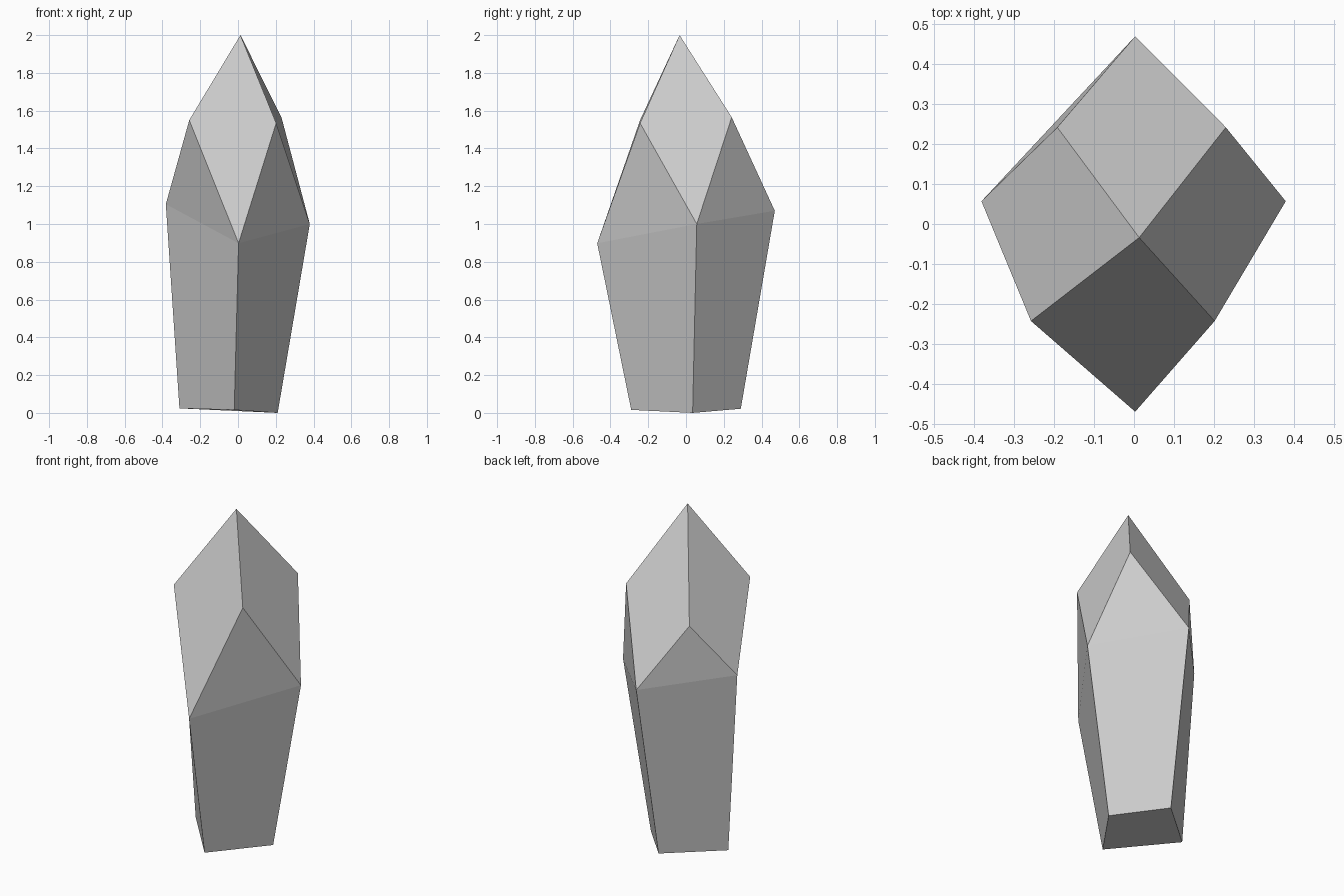
import bpy, bmesh

if "Cube" in bpy.data.objects:
    bpy.data.objects.remove(bpy.data.objects["Cube"])

# Rings of the crystal: base, girdle (front, right, back, left),
# shoulder points between them, and the tip
base = [(-0.02, -0.29, 0.016), (0.21, 0.035, 0.0), (-0.02, 0.29, 0.022), (-0.31, 0.04, 0.024)]
girdle = [(0.003, -0.47, 0.898), (0.38, 0.057, 1.0), (0.003, 0.47, 1.07), (-0.382, 0.057, 1.105)]
shoulder = [(0.202, -0.243, 1.534), (0.23, 0.242, 1.565), (-0.192, 0.242, 1.42), (-0.258, -0.243, 1.55)]
tip = (0.013, -0.034, 2.0)

bm = bmesh.new()
b, g, s = ([bm.verts.new(p) for p in ring] for ring in (base, girdle, shoulder))
t = bm.verts.new(tip)

for i in range(4):
    j = (i + 1) % 4
    bm.faces.new((b[i], b[j], g[j], g[i]))       # lower side
    bm.faces.new((g[i], g[j], s[i]))             # upper side
    bm.faces.new((g[i], s[i], t, s[i - 1]))      # tip facet
bm.faces.new(b[::-1])                            # underside
bmesh.ops.recalc_face_normals(bm, faces=bm.faces[:])

mesh = bpy.data.meshes.new("crystal")
bm.to_mesh(mesh)
bm.free()
bpy.context.collection.objects.link(bpy.data.objects.new("crystal", mesh))
